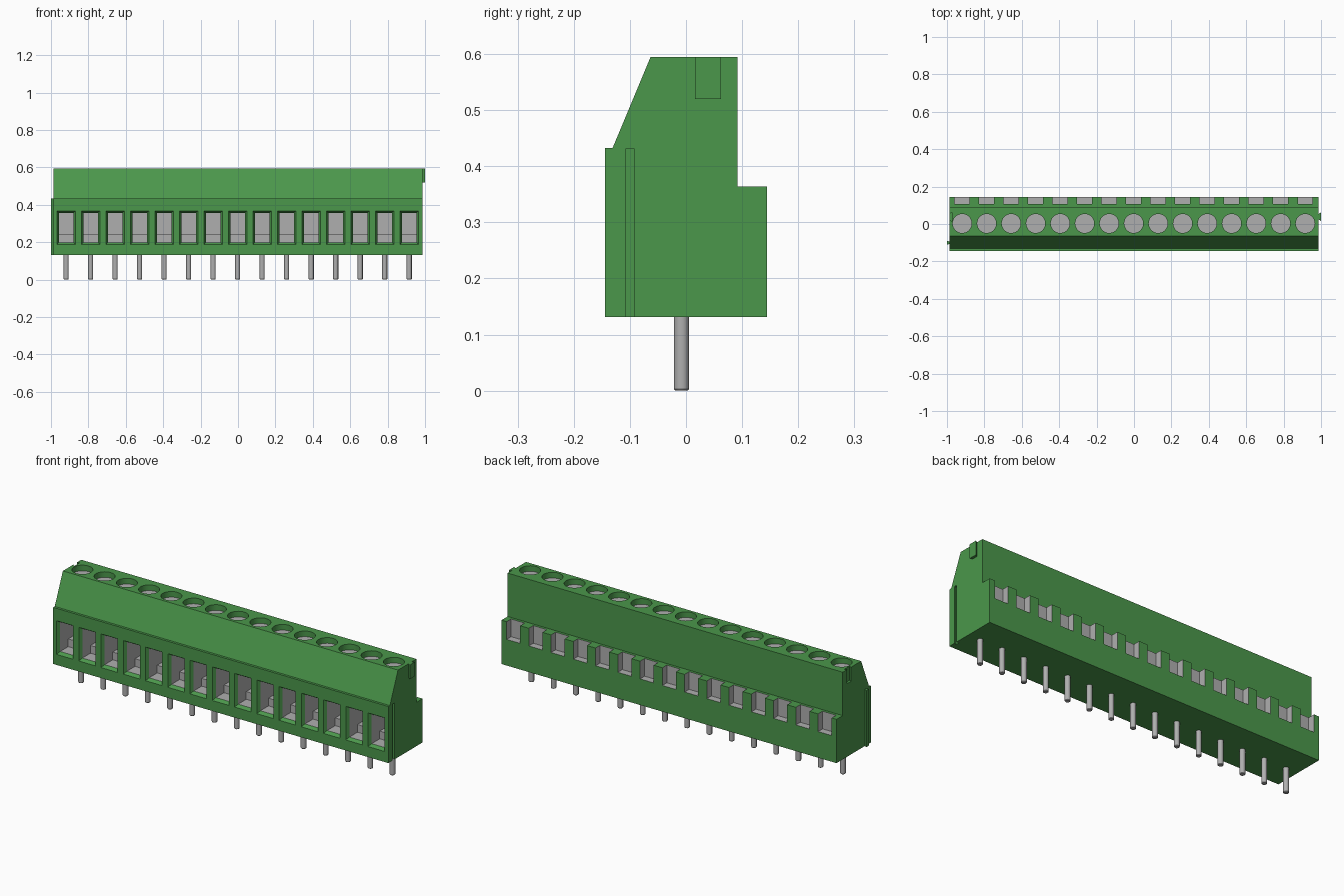
import bpy, bmesh, math
from mathutils import Vector

cube = bpy.data.objects.get("Cube")
if cube:
    bpy.data.objects.remove(cube, do_unlink=True)


def material(name, rgb, rough):
    m = bpy.data.materials.new(name)
    m.use_nodes = True
    m.diffuse_color = (*rgb, 1)
    bsdf = next(n for n in m.node_tree.nodes if n.type == 'BSDF_PRINCIPLED')
    bsdf.inputs["Base Color"].default_value = (*rgb, 1)
    bsdf.inputs["Roughness"].default_value = rough
    return m


MATS = [material("green plastic", (0.07, 0.31, 0.07), 0.5),
        material("grey metal", (0.43, 0.43, 0.43), 0.4)]
GREEN, METAL = 0, 1


def loft(bm, rings, bands, start, end):
    """Skin a list of rings; one material per band plus one for each cap."""
    vs = [[bm.verts.new(p) for p in r] for r in rings]
    n = len(vs[0])
    for a, b, mat in zip(vs, vs[1:], bands):
        for i in range(n):
            j = (i + 1) % n
            bm.faces.new((a[i], a[j], b[j], b[i])).material_index = mat
    bm.faces.new(vs[0]).material_index = start
    bm.faces.new(vs[-1]).material_index = end


def box(bm, x0, x1, y0, y1, z0, z1, mat):
    rings = [[(x0, y0, z), (x1, y0, z), (x1, y1, z), (x0, y1, z)] for z in (z0, z1)]
    loft(bm, rings, [mat], mat, mat)


def dovetail(bm, x_base, x_tip, y, half, z0, z1):
    """Vertical key that widens from its base to its tip."""
    b = half * 0.6
    rings = [[(x_base, y - b, z), (x_tip, y - half, z),
              (x_tip, y + half, z), (x_base, y + b, z)] for z in (z0, z1)]
    loft(bm, rings, [GREEN], GREEN, GREEN)


def circle(x, y, z, r, n):
    return [(x + r * math.cos(2 * math.pi * i / n),
             y + r * math.sin(2 * math.pi * i / n), z) for i in range(n)]


def rect_xz(x, half, y, z0, z1):
    return [(x - half, y, z0), (x + half, y, z0), (x + half, y, z1), (x - half, y, z1)]


def finish(bm, name):
    bmesh.ops.recalc_face_normals(bm, faces=bm.faces)
    me = bpy.data.meshes.new(name)
    bm.to_mesh(me)
    bm.free()
    for m in MATS:
        me.materials.append(m)
    ob = bpy.data.objects.new(name, me)
    bpy.context.collection.objects.link(ob)
    return ob


def select_only(ob):
    bpy.ops.object.select_all(action='DESELECT')
    ob.select_set(True)
    bpy.context.view_layer.objects.active = ob


X0, X1 = -0.987, 0.986
CENTRES = [-0.0015 + 0.131 * (i - 7) for i in range(15)]

# Housing: stepped profile swept along x
profile = [(-0.144, 0.131), (0.144, 0.131), (0.144, 0.364), (0.092, 0.364),
           (0.092, 0.595), (-0.063, 0.595), (-0.131, 0.432), (-0.144, 0.432)]
bm = bmesh.new()
loft(bm, [[(x, y, z) for y, z in profile] for x in (X0, X1)], [GREEN], GREEN, GREEN)
housing = finish(bm, "housing")

# Cutters for the wire entries, screw holes, rear notches and end grooves
bm = bmesh.new()
for x in CENTRES:
    loft(bm, [rect_xz(x, 0.049, -0.16, 0.187, 0.366),
              rect_xz(x, 0.049, -0.144, 0.187, 0.366),
              rect_xz(x, 0.039, -0.128, 0.199, 0.356),
              rect_xz(x, 0.039, 0.06, 0.199, 0.356)],
         [GREEN, GREEN, METAL], GREEN, METAL)
    loft(bm, [circle(x, 0.003, 0.565, 0.051, 32), circle(x, 0.003, 0.65, 0.051, 32)],
         [GREEN], METAL, GREEN)
    box(bm, x - 0.04, x + 0.04, 0.106, 0.2, 0.27, 0.4, METAL)
dovetail(bm, X1 + 0.001, X1 - 0.013, -0.1, 0.0115, 0.1, 0.432)
dovetail(bm, X0 - 0.001, X0 + 0.013, 0.039, 0.024, 0.52, 0.65)
cutter = finish(bm, "housing_cutter")
cutter.hide_render = True

mod = housing.modifiers.new("openings", 'BOOLEAN')
mod.operation = 'DIFFERENCE'
mod.solver = 'EXACT'
mod.object = cutter
select_only(housing)
bpy.ops.object.modifier_apply(modifier=mod.name)
bpy.data.objects.remove(cutter, do_unlink=True)
bpy.ops.object.shade_smooth_by_angle(angle=math.radians(30))

# Interlocking keys on the two ends
bm = bmesh.new()
dovetail(bm, X0 + 0.0005, -1.0, -0.1, 0.0105, 0.131, 0.432)
finish(bm, "right_end_rail")
bm = bmesh.new()
dovetail(bm, X1 - 0.0005, 1.0, 0.039, 0.023, 0.52, 0.595)
finish(bm, "left_end_tab")

# Raised clamp plates inside the wire entries
bm = bmesh.new()
for x in CENTRES:
    box(bm, x - 0.04, x + 0.04, -0.06, 0.061, 0.198, 0.24, METAL)
finish(bm, "clamp_plates")

# Solder pins with chamfered tips
bm = bmesh.new()
for x in CENTRES:
    loft(bm, [circle(x, -0.008, z, r, 20) for z, r in
              ((0, 0.011), (0.003, 0.0135), (0.135, 0.0135))],
         [METAL, METAL], METAL, METAL)
pins = finish(bm, "solder_pins")
select_only(pins)
bpy.ops.object.shade_smooth_by_angle(angle=math.radians(30))
